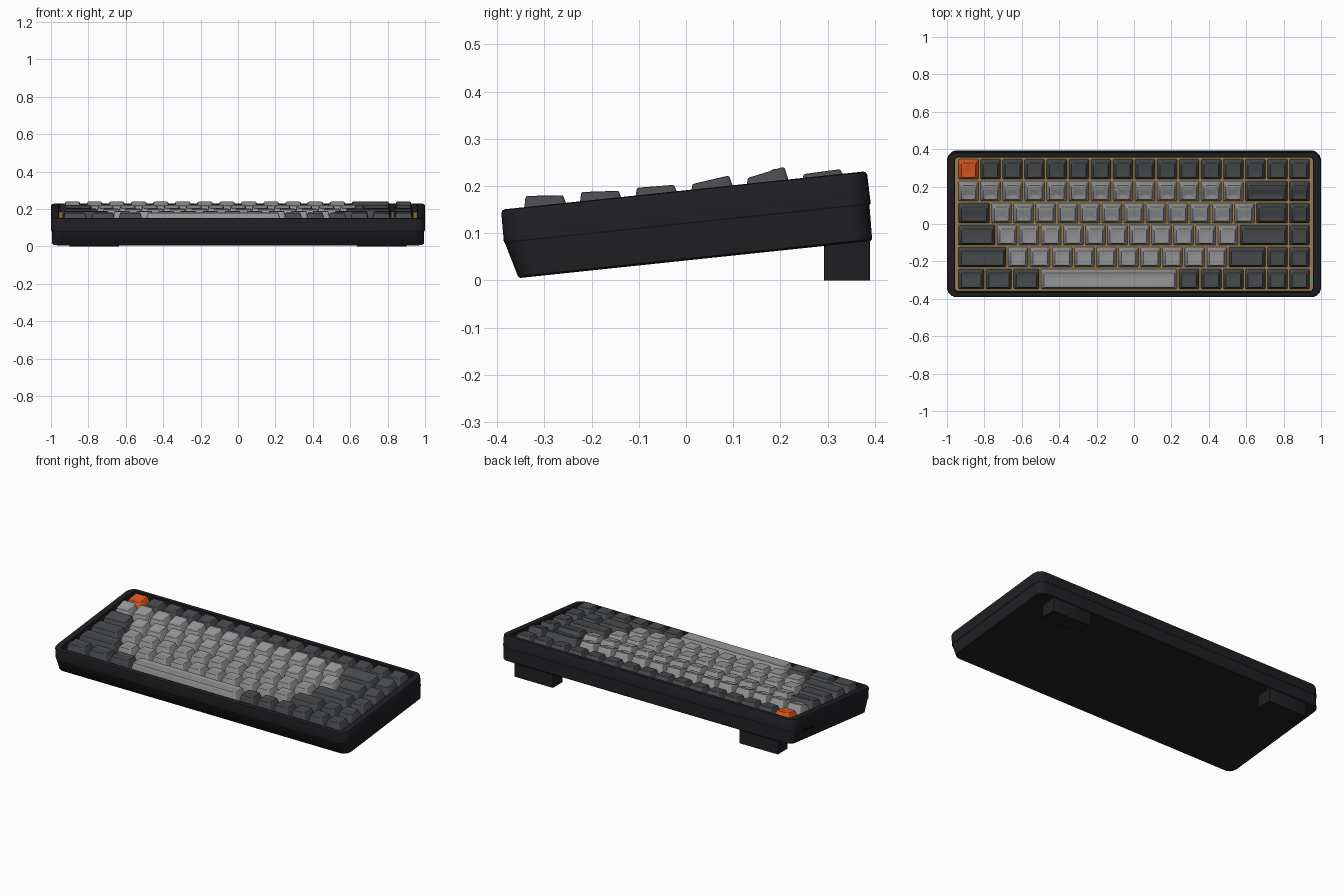
import bpy, bmesh, math

if "Cube" in bpy.data.objects:
    bpy.data.objects.remove(bpy.data.objects["Cube"])

TILT = math.radians(6)      # typing angle shared by case, plate and keys
U = 0.118                   # key pitch
CV = 0.0155                 # case centre along the tilted depth axis


def material(name, rgb):
    m = bpy.data.materials.new(name)
    m.diffuse_color = (*rgb, 1)
    m.use_nodes = True
    m.node_tree.nodes["Principled BSDF"].inputs["Base Color"].default_value = m.diffuse_color
    return m


CASE = material("case_black", (0.014, 0.014, 0.017))
DARK = material("key_dark", (0.065, 0.068, 0.073))
LIGHT = material("key_light", (0.30, 0.30, 0.31))
ORANGE = material("key_orange", (0.72, 0.10, 0.015))
GOLD = material("plate_gold", (0.36, 0.22, 0.08))
TEAL = material("indicator_teal", (0.02, 0.45, 0.42))
PORT = material("port_black", (0.004, 0.004, 0.004))


def ring_points(x0, x1, y0, y1, r, zf, zb, seg):
    """Rounded rectangle whose height runs from zf (front) to zb (back)."""
    pts = []
    corners = [(x1 - r, y1 - r), (x0 + r, y1 - r), (x0 + r, y0 + r), (x1 - r, y0 + r)]
    for q, (cx, cy) in enumerate(corners):
        for s in range(seg + 1):
            a = math.pi / 2 * (q + s / seg)
            x, y = cx + r * math.cos(a), cy + r * math.sin(a)
            pts.append((x, y, zf + (zb - zf) * (y - y0) / (y1 - y0)))
    return pts


def loft(name, rings, mat, seg=6, looped=False, tilt=TILT):
    """Skin a stack of rounded rectangles; cap the ends or join last to first."""
    bm = bmesh.new()
    vs = [[bm.verts.new(p) for p in ring_points(*r, seg)] for r in rings]
    n = len(vs[0])
    pairs = list(zip(vs, vs[1:])) + ([(vs[-1], vs[0])] if looped else [])
    for a, b in pairs:
        for i in range(n):
            j = (i + 1) % n
            bm.faces.new((a[i], a[j], b[j], b[i]))
    if not looped:
        bm.faces.new(vs[0][::-1])
        bm.faces.new(vs[-1])
    bmesh.ops.recalc_face_normals(bm, faces=bm.faces)
    me = bpy.data.meshes.new(name)
    bm.to_mesh(me)
    bm.free()
    me.materials.append(mat)
    ob = bpy.data.objects.new(name, me)
    ob.rotation_euler.x = tilt
    bpy.context.collection.objects.link(ob)
    return ob


def box(name, x0, x1, y0, y1, z0, z1, mat, r=0.003, tilt=TILT):
    return loft(name, [(x0, x1, y0, y1, r, z0, z0), (x0, x1, y0, y1, r, z1, z1)],
                mat, 2, tilt=tilt)


def case_ring(hx, hy, r, z):
    return (-hx, hx, CV - hy, CV + hy, r, z, z)


# Upper case: hollow frame with softened rims
loft("upper_case", [
    case_ring(0.998, 0.3885, 0.050, 0.119),
    case_ring(1.000, 0.3905, 0.052, 0.122),
    case_ring(1.000, 0.3895, 0.052, 0.182),
    case_ring(0.997, 0.3870, 0.050, 0.188),
    case_ring(0.991, 0.3810, 0.046, 0.190),
    case_ring(0.961, 0.3650, 0.020, 0.190),
    case_ring(0.957, 0.3610, 0.016, 0.187),
    case_ring(0.957, 0.3610, 0.016, 0.119)], CASE, looped=True)

# Lower case: solid tray with a raked front wall
loft("lower_case", [
    (-0.988, 0.988, -0.349, 0.397, 0.042, 0.042, 0.042),
    (-0.993, 0.993, -0.353, 0.401, 0.046, 0.046, 0.046),
    (-0.996, 0.996, -0.373, 0.403, 0.048, 0.119, 0.119)], CASE)

# Switch plate
box("switch_plate", -0.957, 0.957, CV - 0.361, CV + 0.361, 0.119, 0.145, GOLD)

# Rows front to back: (top height at front, at back), [(units, count, material)]
ROWS = [
    ((0.213, 0.207), [(1.25, 3, DARK), (6.25, 1, LIGHT), (1, 6, DARK)]),
    ((0.209, 0.204), [(2.25, 1, DARK), (1, 10, LIGHT), (1.75, 1, DARK), (1, 2, DARK)]),
    ((0.206, 0.204), [(1.75, 1, DARK), (1, 11, LIGHT), (2.25, 1, DARK), (1, 1, DARK)]),
    ((0.202, 0.211), [(1.5, 1, DARK), (1, 12, LIGHT), (1.5, 1, DARK), (1, 1, DARK)]),
    ((0.203, 0.217), [(1, 13, LIGHT), (2, 1, DARK), (1, 1, DARK)]),
    ((0.198, 0.200), [(1, 1, ORANGE), (1, 15, DARK)]),
]


def key_cap(name, cx, cy, units, zf, zb, mat):
    hw = units * U / 2

    def ring(inset, r, f, b):
        hy = U / 2 - inset
        return (cx - hw + inset, cx + hw - inset, cy - hy, cy + hy, r, f, b)
    loft(name, [
        ring(0.0055, 0.006, 0.150, 0.150),
        ring(0.0185, 0.009, zf - 0.004, zb - 0.004),
        ring(0.0205, 0.009, zf - 0.001, zb - 0.001),
        ring(0.0235, 0.008, zf, zb),
        ring(0.0330, 0.006, zf - 0.0018, zb - 0.0018),
        ring(0.0450, 0.004, zf - 0.0026, zb - 0.0026)], mat, 3)


# Key caps
for r, ((zf, zb), groups) in enumerate(ROWS):
    x, i = -8 * U, 0
    for units, count, mat in groups:
        for _ in range(count):
            key_cap(f"key_cap_row{r + 1}_{i + 1}", x + units * U / 2,
                    CV + (r - 2.5) * U, units, zf, zb, mat)
            x += units * U
            i += 1

# Rear feet, upright on the ground
for side, sx in (("left", -1), ("right", 1)):
    x0, x1 = sorted((sx * 0.636, sx * 0.90))
    loft(f"rear_foot_{side}", [
        (x0, x1, 0.292, 0.390, 0.004, 0, 0),
        (x0, x1, 0.292, 0.390, 0.004, 0.076, 0.086)], CASE, 2, tilt=0)

# Left side port and switches, and a small indicator beside the last key
box("side_port", -0.9985, -0.98, 0.245, 0.295, 0.092, 0.108, PORT)
for k in range(2):
    y = 0.185 + k * 0.03
    box(f"side_switch_{k + 1}", -0.9985, -0.98, y, y + 0.02, 0.094, 0.106, PORT)
box("indicator_light", 0.946, 0.956, CV - 0.31, CV - 0.28, 0.145, 0.150, TEAL)

# Smooth rounded corners, keep hard edges
for ob in bpy.context.scene.objects:
    ob.select_set(True)
    bpy.context.view_layer.objects.active = ob
bpy.ops.object.shade_smooth_by_angle(angle=math.radians(32))
